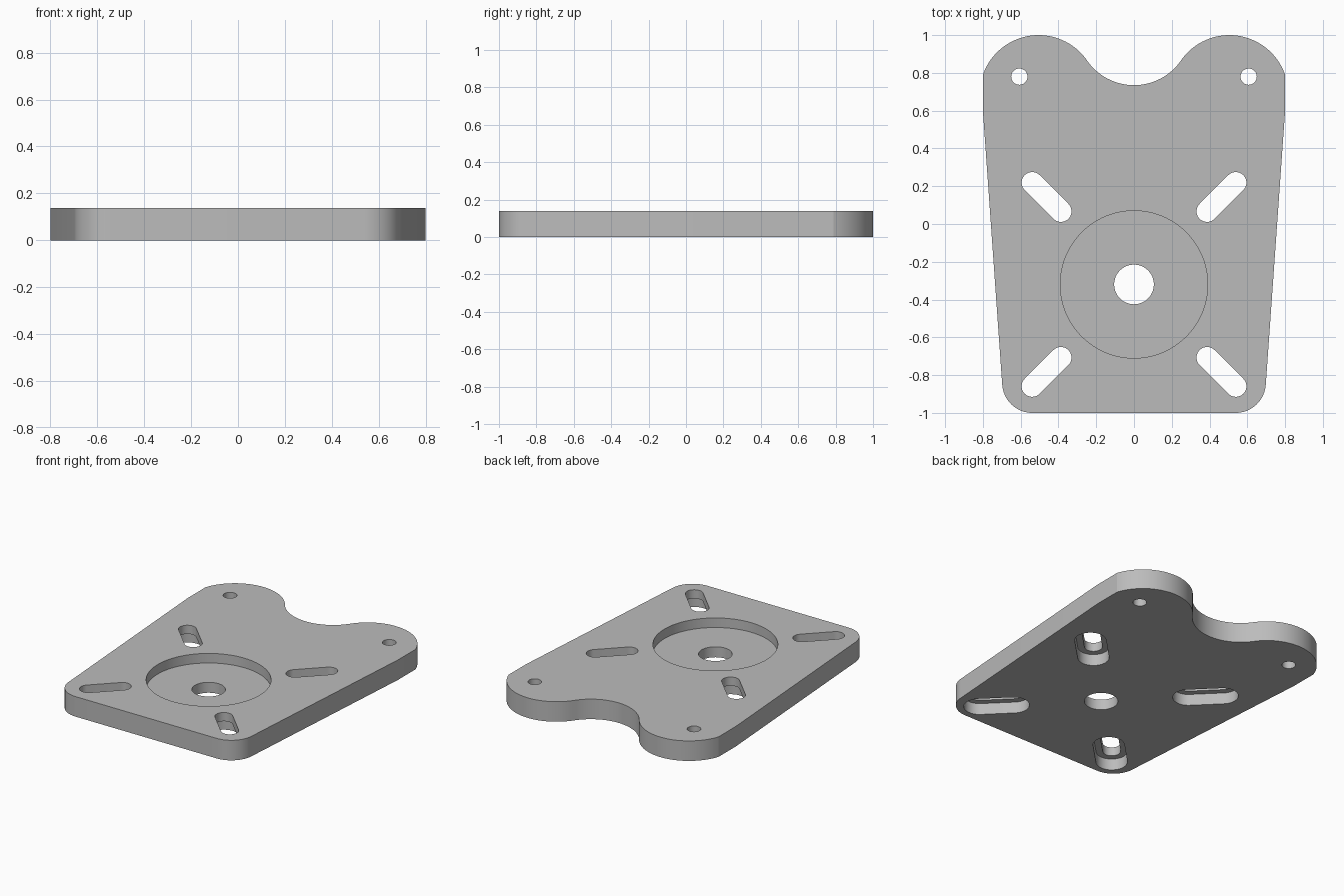
import bpy, bmesh, math
from mathutils import Vector

cube = bpy.data.objects.get("Cube")
if cube:
    bpy.data.objects.remove(cube, do_unlink=True)

THICK = 0.138
POCKET_FLOOR = 0.072
LEDGE = 0.078
HUB = Vector((0, -0.32))

grey = bpy.data.materials.new("plate grey")
grey.use_nodes = True
grey.diffuse_color = (0.5, 0.5, 0.5, 1)
grey.node_tree.nodes["Principled BSDF"].inputs["Base Color"].default_value = (0.5, 0.5, 0.5, 1)


def arc(centre, radius, start, end, steps):
    """Points along an arc, angles in radians."""
    return [Vector((centre[0] + radius * math.cos(start + (end - start) * i / steps),
                    centre[1] + radius * math.sin(start + (end - start) * i / steps)))
            for i in range(steps + 1)]


def circle(centre, radius, steps=64):
    return arc(centre, radius, 0, math.tau, steps)[:-1]


def slot(a, b, radius):
    """Outline of a round-ended slot between two centres."""
    d = b - a
    t = math.atan2(d.y, d.x)
    h = math.pi / 2
    return arc(b, radius, t - h, t + h, 20) + arc(a, radius, t + h, t + 3 * h, 20)


def prism(name, outline, low, high):
    bm = bmesh.new()
    face = bm.faces.new([bm.verts.new((p.x, p.y, low)) for p in outline])
    top = bmesh.ops.extrude_face_region(bm, geom=[face])["geom"]
    bmesh.ops.translate(bm, vec=(0, 0, high - low),
                        verts=[v for v in top if isinstance(v, bmesh.types.BMVert)])
    bmesh.ops.recalc_face_normals(bm, faces=bm.faces)
    mesh = bpy.data.meshes.new(name)
    bm.to_mesh(mesh)
    bm.free()
    mesh.materials.append(grey)
    obj = bpy.data.objects.new(name, mesh)
    bpy.context.collection.objects.link(obj)
    return obj


# Outline of the right half: rounded front corner, tapered side, back lobe, notch
lobe, lobe_r = Vector((0.505, 0.688)), 0.312
notch, notch_r = Vector((0, 1.037)), 0.302
to_notch = notch - lobe
tangent = math.atan2(to_notch.y, to_notch.x)
side_start = math.acos((0.8 - lobe.x) / lobe_r)
half = arc((0.538, -0.84), 0.16, -math.pi / 2, -0.07, 16)
half.append(Vector((0.8, 0.6)))
half += arc(lobe, lobe_r, side_start, tangent, 32)
half += arc(notch, notch_r, tangent - math.pi, -math.pi / 2, 16)[1:]
mirrored = [Vector((-p.x, p.y)) for p in reversed(half[:-1])]
plate = prism("mounting_plate", half + mirrored, 0, THICK)

# Cutters: central pocket and bore, corner holes, stepped diagonal slots
cutters = [prism("pocket_cutter", circle(HUB, 0.39, 96), POCKET_FLOOR, 0.3),
           prism("bore_cutter", circle(HUB, 0.105), -0.1, 0.3)]
for sx in (-1, 1):
    cutters.append(prism("hole_cutter", circle((sx * 0.607, 0.78), 0.043, 40), -0.1, 0.3))
    for sy in (-1, 1):
        inner = HUB + Vector((sx * 0.387, sy * 0.387))
        outer = HUB + Vector((sx * 0.539, sy * 0.539))
        cutters.append(prism("slot_cutter", slot(inner, outer, 0.056), -0.1, 0.3))
        cutters.append(prism("slot_recess_cutter", slot(inner, outer, 0.098), -0.1, LEDGE))

bpy.ops.object.select_all(action='DESELECT')
plate.select_set(True)
bpy.context.view_layer.objects.active = plate
for cutter in cutters:
    cutter.hide_render = True
    mod = plate.modifiers.new("cut", 'BOOLEAN')
    mod.operation = 'DIFFERENCE'
    mod.solver = 'EXACT'
    mod.object = cutter
    bpy.ops.object.modifier_apply(modifier=mod.name)
    bpy.data.objects.remove(cutter, do_unlink=True)

bpy.ops.object.shade_smooth_by_angle(angle=math.radians(15))
